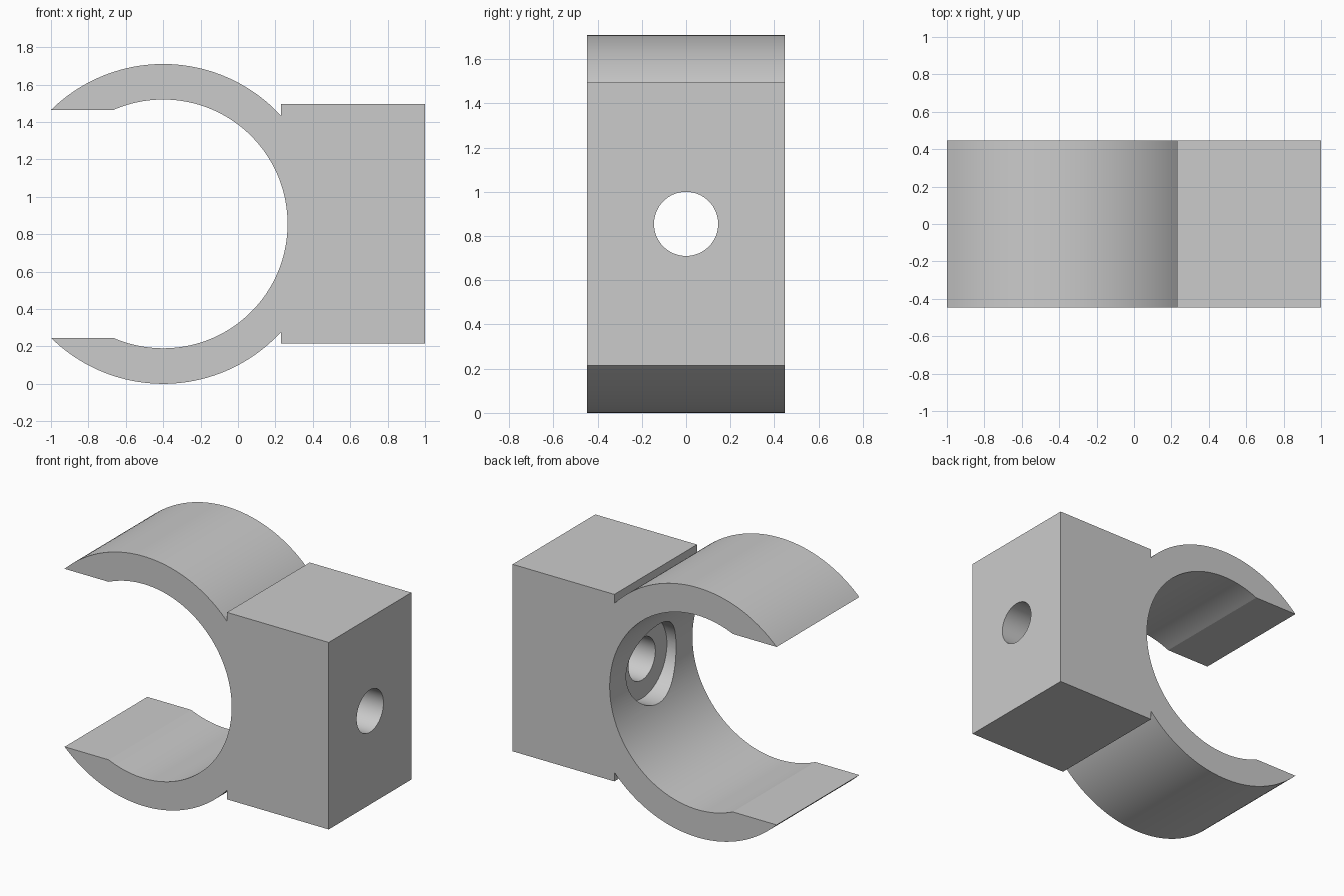
import bpy
import bmesh
import math

cube = bpy.data.objects.get("Cube")
if cube:
    bpy.data.objects.remove(cube, do_unlink=True)

# Main dimensions
CX, CZ = -0.4, 0.855          # ring centre
R_OUT, R_IN = 0.855, 0.665
HALF_DEPTH = 0.447
TIP_X, BLOCK_X = -1.0, 0.23   # arm tips, inner face of the block
BLOCK_HALF = 0.64             # half height of the block


def arc(radius, start, end, steps):
    return [(CX + radius * math.cos(start + (end - start) * i / steps),
             CZ + radius * math.sin(start + (end - start) * i / steps))
            for i in range(steps + 1)]


# Clip outline: block, upper arm, bore, lower arm
root = math.acos((BLOCK_X - CX) / R_OUT)
tip = math.acos((TIP_X - CX) / R_OUT)
lip = math.pi - math.asin(R_OUT * math.sin(tip) / R_IN)
outline = [(1, CZ - BLOCK_HALF), (1, CZ + BLOCK_HALF), (BLOCK_X, CZ + BLOCK_HALF)]
outline += arc(R_OUT, root, tip, 48)
outline += arc(R_IN, lip, -lip, 120)
outline += arc(R_OUT, -tip, -root, 48)
outline.append((BLOCK_X, CZ - BLOCK_HALF))

bm = bmesh.new()
face = bm.faces.new([bm.verts.new((x, -HALF_DEPTH, z)) for x, z in outline])
extruded = bmesh.ops.extrude_face_region(bm, geom=[face])
bmesh.ops.translate(bm, vec=(0, 2 * HALF_DEPTH, 0),
                    verts=[v for v in extruded["geom"] if isinstance(v, bmesh.types.BMVert)])
bmesh.ops.recalc_face_normals(bm, faces=bm.faces)
mesh = bpy.data.meshes.new("pipe_clip")
bm.to_mesh(mesh)
bm.free()
clip = bpy.data.objects.new("pipe_clip", mesh)
bpy.context.collection.objects.link(clip)

grey = bpy.data.materials.new("light_grey")
grey.use_nodes = True
grey.diffuse_color = (0.6, 0.6, 0.6, 1)
grey.node_tree.nodes["Principled BSDF"].inputs["Base Color"].default_value = grey.diffuse_color
mesh.materials.append(grey)


# Screw hole and its counterbore, cut along x
def drill(name, radius, x0, x1):
    bpy.ops.mesh.primitive_cylinder_add(vertices=64, radius=radius, depth=x1 - x0,
                                        location=((x0 + x1) / 2, 0, CZ),
                                        rotation=(0, math.pi / 2, 0))
    cutter = bpy.context.object
    cutter.name = name
    cutter.hide_render = True
    cutter.data.materials.append(grey)
    bpy.ops.object.select_all(action="DESELECT")
    clip.select_set(True)
    bpy.context.view_layer.objects.active = clip
    cut = clip.modifiers.new(name, "BOOLEAN")
    cut.operation = "DIFFERENCE"
    cut.solver = "EXACT"
    cut.object = cutter
    bpy.ops.object.modifier_apply(modifier=cut.name)
    bpy.data.objects.remove(cutter, do_unlink=True)


drill("counterbore_cutter", 0.27, -0.2, 0.334)
drill("screw_hole_cutter", 0.145, -0.1, 1.2)

bpy.ops.object.shade_smooth_by_angle(angle=math.radians(15))
